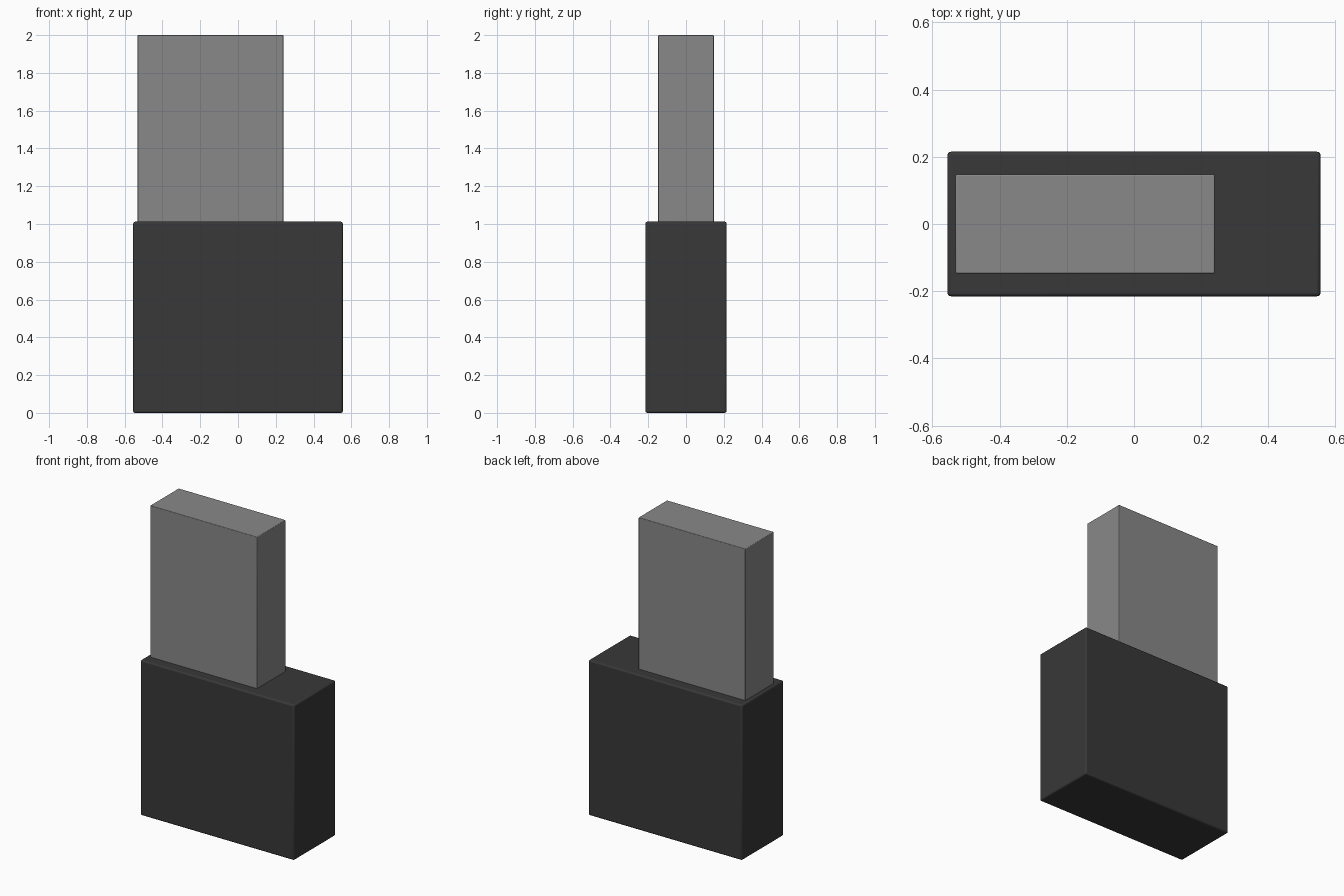
import bpy

if "Cube" in bpy.data.objects:
    bpy.data.objects.remove(bpy.data.objects["Cube"])


def make_material(name, value):
    mat = bpy.data.materials.new(name)
    mat.diffuse_color = (value, value, value, 1)
    mat.use_nodes = True
    mat.node_tree.nodes["Principled BSDF"].inputs["Base Color"].default_value = mat.diffuse_color
    return mat


def box(name, lo, hi, bevel, mat):
    centre = [(a + b) / 2 for a, b in zip(lo, hi)]
    bpy.ops.mesh.primitive_cube_add(size=1, location=centre)
    obj = bpy.context.object
    obj.name = name
    obj.scale = [b - a for a, b in zip(lo, hi)]
    bpy.ops.object.transform_apply(location=False, rotation=False, scale=True)
    mod = obj.modifiers.new("soft_edges", 'BEVEL')
    mod.width = bevel
    mod.segments = 3
    obj.data.materials.append(mat)
    bpy.ops.object.shade_smooth_by_angle()
    return obj


dark = make_material("dark_grey", 0.04)
mid = make_material("mid_grey", 0.25)

# Lower block
box("lower_block", (-0.555, -0.215, 0), (0.555, 0.215, 1.012), 0.01, dark)

# Off-centre upper block, seated just inside the lower one
box("upper_block", (-0.531, -0.147, 1.0), (0.24, 0.147, 2.0), 0.004, mid)
